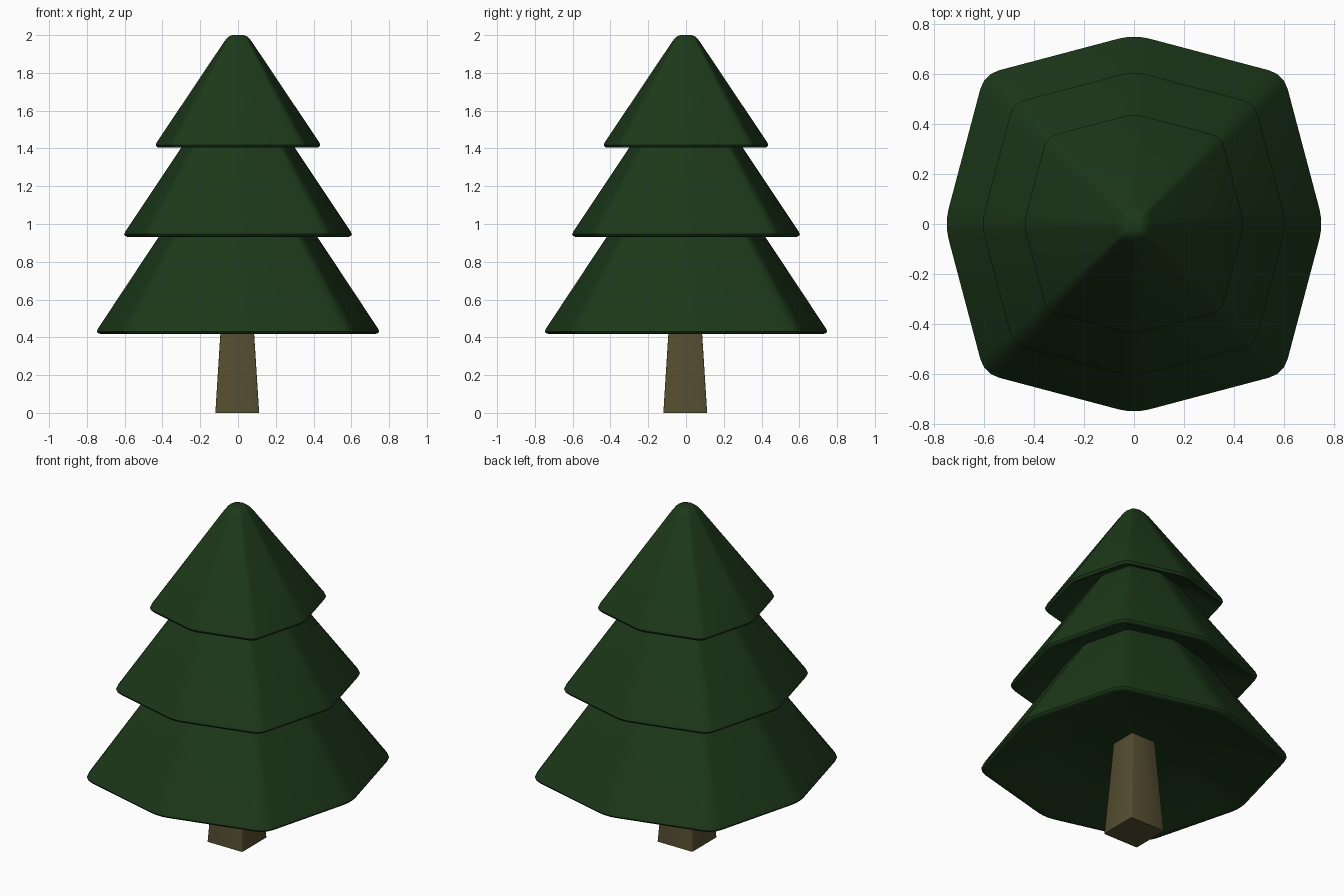
import bpy, bmesh, math
from mathutils import Vector

if "Cube" in bpy.data.objects:
    bpy.data.objects.remove(bpy.data.objects["Cube"])


def material(name, color):
    m = bpy.data.materials.new(name)
    m.diffuse_color = (*color, 1)
    m.use_nodes = True
    m.node_tree.nodes["Principled BSDF"].inputs["Base Color"].default_value = m.diffuse_color
    return m


def finish(bm, name, mat, angle):
    bmesh.ops.recalc_face_normals(bm, faces=bm.faces[:])
    me = bpy.data.meshes.new(name)
    bm.to_mesh(me)
    bm.free()
    ob = bpy.data.objects.new(name, me)
    bpy.context.collection.objects.link(ob)
    me.materials.append(mat)
    bpy.ops.object.select_all(action='DESELECT')
    ob.select_set(True)
    bpy.context.view_layer.objects.active = ob
    bpy.ops.object.shade_smooth_by_angle(angle=math.radians(angle))
    return ob


def section(fillet=0.1, steps=3):
    """Eight-sided outline of size 1 with softened corners."""
    corners = []
    for k in range(8):
        r = 1.008 if k % 2 == 0 else 0.797 * math.sqrt(2)
        a = k * math.pi / 4
        corners.append(Vector((r * math.cos(a), r * math.sin(a))))
    pts = []
    for k, c in enumerate(corners):
        p = c.lerp(corners[k - 1], fillet)
        q = c.lerp(corners[(k + 1) % 8], fillet)
        for s in range(steps + 1):
            t = s / steps
            pts.append(p.lerp(c, t).lerp(c.lerp(q, t), t))
    return pts


def loft(name, profile, mat):
    bm = bmesh.new()
    outline = section()
    rings = [[bm.verts.new((p.x * r, p.y * r, z)) for p in outline] for r, z in profile]
    n = len(outline)
    for a, b in zip(rings, rings[1:]):
        for i in range(n):
            j = (i + 1) % n
            bm.faces.new((a[i], a[j], b[j], b[i]))
    bm.faces.new(rings[0])
    bm.faces.new(rings[-1])
    return finish(bm, name, mat, 45)


green = material("needles", (0.012, 0.04, 0.01))
brown = material("bark", (0.09, 0.075, 0.03))


# Foliage tiers: hollowed underside, rounded rim, straight sloping sides
def tier(name, R, z, top):
    rim = [(0.15 * R, z + 0.14), (0.6 * R, z + 0.11), (0.95 * R, z + 0.003),
           (0.975 * R, z), (R - 0.004, z + 0.006), (R, z + 0.014), (R - 0.007, z + 0.03)]
    loft(name, rim + top, green)


tier("lower_foliage", 0.75, 0.418, [(0.25, 1.19)])
tier("middle_foliage", 0.605, 0.932, [(0.15, 1.63)])
tier("upper_foliage", 0.437, 1.405,
     [(0.075, 1.963), (0.062, 1.98), (0.048, 1.993), (0.03, 2.0)])

# Tapered square trunk
bm = bmesh.new()
bmesh.ops.create_cube(bm, size=1)
for v in bm.verts:
    w = 0.116 if v.co.z < 0 else 0.078
    v.co = (math.copysign(w, v.co.x) - 0.004, math.copysign(w, v.co.y) - 0.004,
            0.0 if v.co.z < 0 else 0.6)
sides = [e for e in bm.edges if abs(e.verts[0].co.z - e.verts[1].co.z) > 0.1]
bmesh.ops.bevel(bm, geom=sides, offset=0.006, segments=2, profile=0.5, affect='EDGES')
finish(bm, "trunk", brown, 50)
